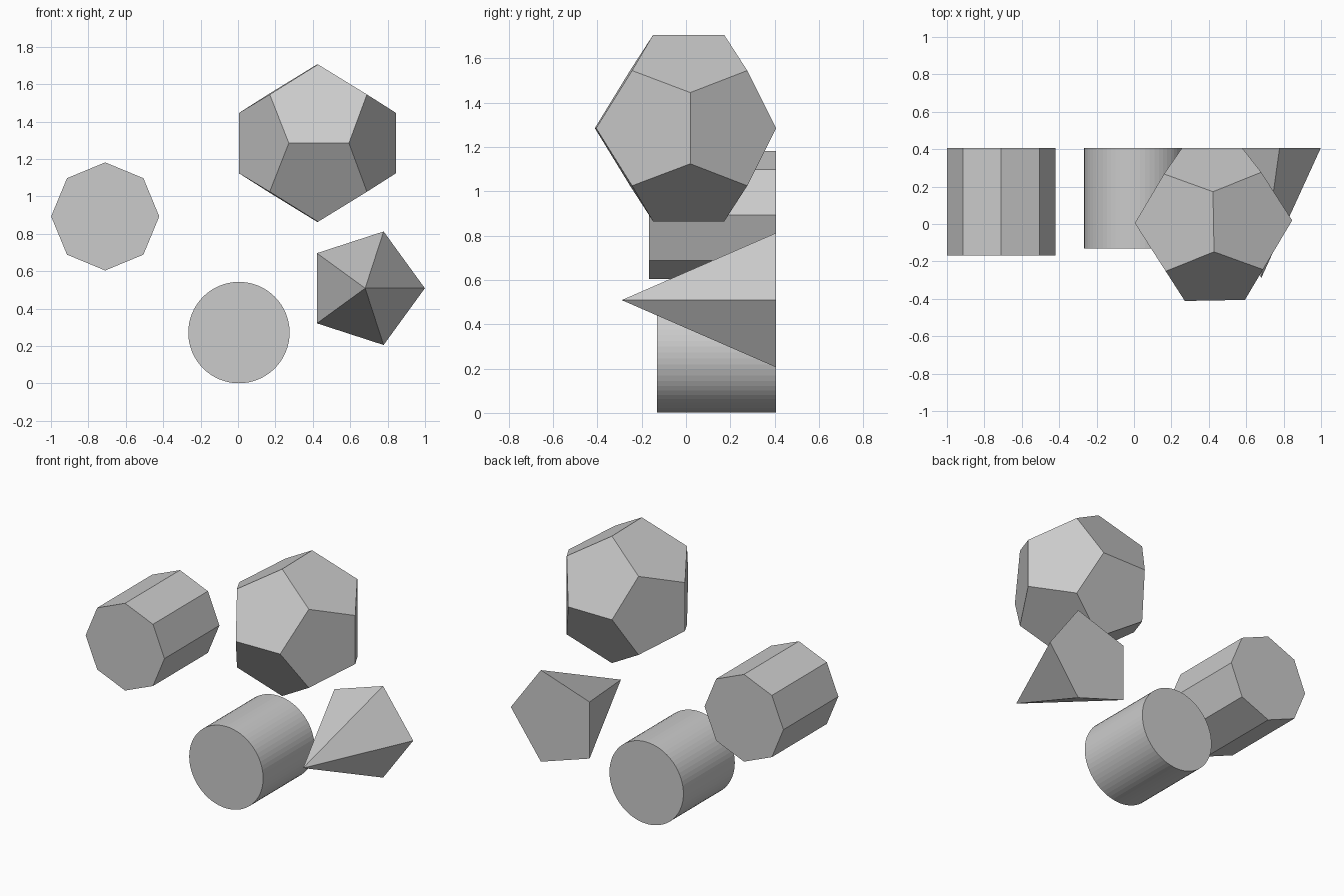
import bpy, bmesh, math
from mathutils import Matrix, Vector

if "Cube" in bpy.data.objects:
    bpy.data.objects.remove(bpy.data.objects["Cube"])

BACK = 0.407  # shared rear plane of all the solids


def finish(name, bm):
    bmesh.ops.recalc_face_normals(bm, faces=bm.faces[:])
    mesh = bpy.data.meshes.new(name)
    bm.to_mesh(mesh)
    bm.free()
    obj = bpy.data.objects.new(name, mesh)
    bpy.context.collection.objects.link(obj)
    return obj


def solid(name, sides, cx, cz, radius, front, pointed=False):
    """Regular polygon on the rear plane, extruded or tapered towards -y."""
    bm = bmesh.new()

    def ring(y):
        angles = [2 * math.pi * i / sides for i in range(sides)]
        return [bm.verts.new((cx + radius * math.cos(a), y, cz + radius * math.sin(a)))
                for a in angles]

    base = ring(BACK)
    bm.faces.new(base)
    if pointed:
        tip = bm.verts.new((cx, front, cz))
        for i in range(sides):
            bm.faces.new((base[i], base[(i + 1) % sides], tip))
    else:
        cap = ring(front)
        bm.faces.new(cap)
        for i in range(sides):
            j = (i + 1) % sides
            bm.faces.new((base[i], base[j], cap[j], cap[i]))
    return finish(name, bm)


def dodecahedron(name, centre, s):
    phi = (1 + math.sqrt(5)) / 2
    signs = (-1, 1)
    pts = [Vector((x, y, z)) for x in signs for y in signs for z in signs]
    for a in signs:
        for b in signs:
            pts += [Vector((a / phi, b * phi, 0)),
                    Vector((0, a / phi, b * phi)),
                    Vector((b * phi, 0, a / phi))]
    bm = bmesh.new()
    for p in pts:
        bm.verts.new(p * s)
    bmesh.ops.convex_hull(bm, input=bm.verts[:])
    bmesh.ops.dissolve_limit(bm, angle_limit=math.radians(5),
                             verts=bm.verts[:], edges=bm.edges[:])
    # slight turn, with the rear edge pressed onto the rear plane
    bm.transform(Matrix.Translation(centre) @ Matrix.Rotation(math.radians(1), 4, 'Z'))
    for v in bm.verts:
        v.co.y = min(v.co.y, BACK)
    return finish(name, bm)


solid("octagonal_prism", 8, -0.71, 0.893, 0.289, -0.168)
solid("round_cylinder", 64, 0.005, 0.272, 0.271, -0.131)
solid("pentagonal_pyramid", 5, 0.68, 0.509, 0.319, -0.29, pointed=True)
dodecahedron("dodecahedron", (0.425, 0.012, 1.285), 0.26)
